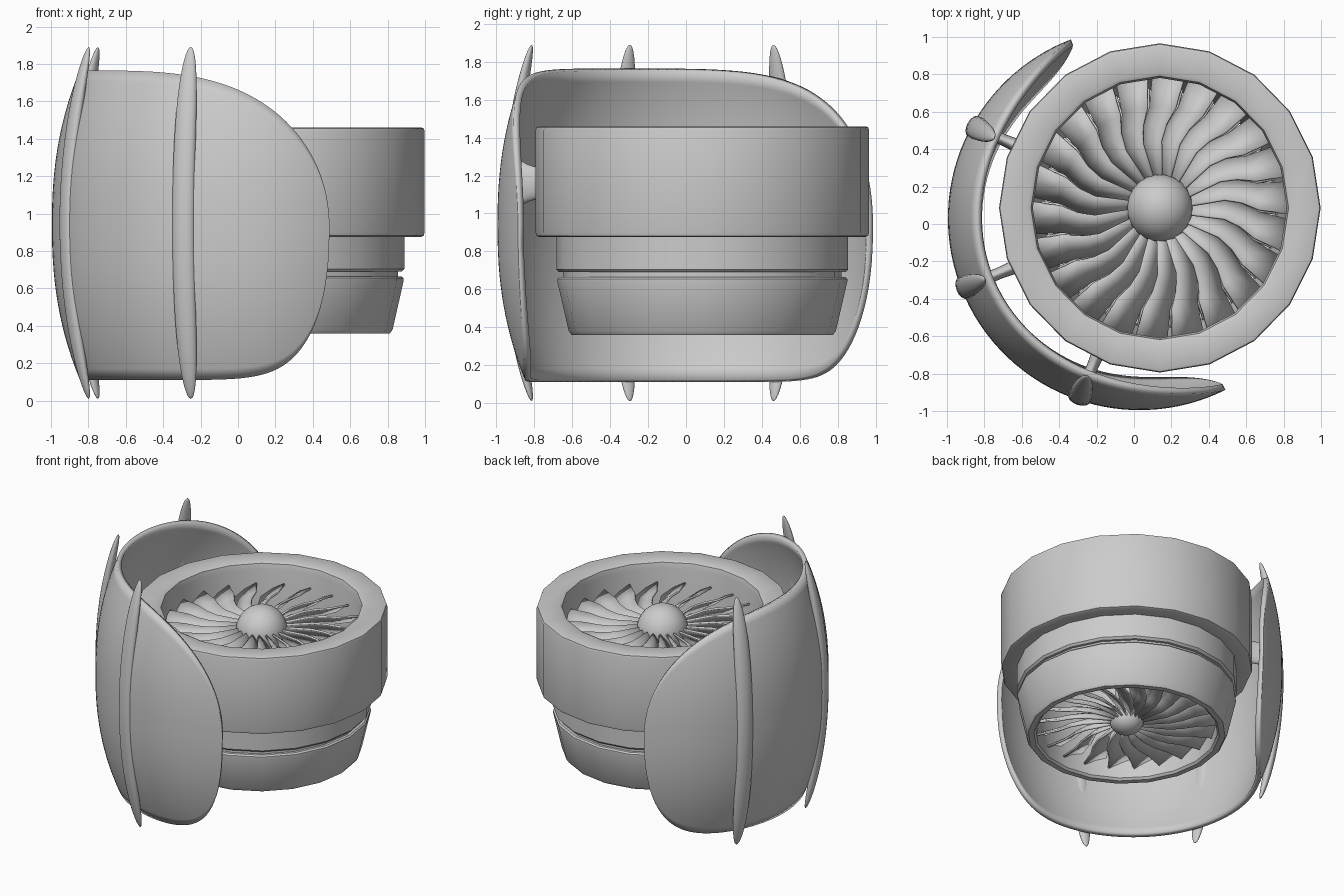
import bpy, bmesh
from math import sin, cos, pi, radians
from mathutils import Vector

if "Cube" in bpy.data.objects:
    bpy.data.objects.remove(bpy.data.objects["Cube"])

CX, CY = 0.138, 0.086      # fan duct axis
SX, SY = 0.03, 0.03        # shield arc centre
MID, HALF = radians(203.8), radians(92.8)
RIBS = [radians(a) for a in (151, 201.5, 251.5)]


def finish(name, bm, angle=35):
    bmesh.ops.remove_doubles(bm, verts=bm.verts, dist=1e-5)
    bmesh.ops.recalc_face_normals(bm, faces=bm.faces)
    me = bpy.data.meshes.new(name)
    bm.to_mesh(me)
    bm.free()
    ob = bpy.data.objects.new(name, me)
    bpy.context.collection.objects.link(ob)
    bpy.ops.object.select_all(action='DESELECT')
    bpy.context.view_layer.objects.active = ob
    ob.select_set(True)
    bpy.ops.object.shade_smooth_by_angle(angle=radians(angle))
    return ob


def skin(bm, rows, closed_rows=False, closed_cols=False):
    """Quads between rows of points."""
    vs = [[bm.verts.new(p) for p in r] for r in rows]
    n, m = len(vs), len(vs[0])
    for i in range(n if closed_rows else n - 1):
        for j in range(m if closed_cols else m - 1):
            a, b = vs[i], vs[(i + 1) % n]
            k = (j + 1) % m
            bm.faces.new((a[j], a[k], b[k], b[j]))
    return vs


def lathe(name, prof, n, closed=True):
    bm = bmesh.new()
    rows = [[(CX + .977 * r * cos(2 * pi * i / n), CY + r * sin(2 * pi * i / n), z)
             for r, z in prof] for i in range(n)]
    skin(bm, rows, closed_rows=True, closed_cols=closed)
    return finish(name, bm, 40)


# Duct: wide upper ring, step, groove and tapered nozzle
lathe("fan_duct", [
    (.862, 1.46), (.875, 1.455), (.88, 1.44), (.88, .9), (.875, .882), (.862, .876),
    (.77, .876), (.77, .705), (.755, .69), (.735, .69), (.735, .665), (.755, .665),
    (.765, .655), (.765, .64), (.705, .38), (.69, .36), (.65, .36), (.635, .375),
    (.635, .45), (.67, .68), (.695, .9), (.695, 1.41), (.705, 1.45), (.725, 1.46)], 20)


def fan(name, z0, r0, r1, height, count=22):
    """Swept, pitched blades around the duct axis."""
    bm = bmesh.new()
    sweep = [(0, 0), (.38, -1), (.55, -5), (.72, -10), (1, -12)]
    for i in range(count):
        base = 2 * pi * i / count
        rows = []
        for f, a in sweep:
            r = r0 + f * (r1 - r0)
            half = (.034 + .05 * f) / r
            row = []
            for c in (-1, 0, 1):
                ang = base + radians(a) + c * half
                row.append((CX + .977 * r * cos(ang), CY + r * sin(ang),
                            z0 - c * height / 2 + (.012 if c == 0 else 0)))
            rows.append(row)
        skin(bm, rows)
    ob = finish(name, bm, 15)
    mod = ob.modifiers.new("thickness", 'SOLIDIFY')
    mod.thickness = .014
    mod.offset = 0


fan("upper_fan_blades", 1.25, .15, .695, .11)
fan("lower_fan_blades", .49, .09, .645, .09)


def hub(name, z, r, rz):
    lathe(name, [(r * cos(a), z + rz * sin(a))
                 for a in [pi * (k / 16 - .5) for k in range(17)]], 32, closed=False)


hub("upper_hub", 1.27, .18, .18)
hub("lower_hub", .47, .12, .1)
lathe("fan_shaft", [(.08, .5), (.08, 1.25)], 20, closed=False)


# Curved shield: bulging wall with rounded ends
def shield_r(z):
    return 1.025 - .15 * abs((z - .94) / .83) ** 2.3


bm = bmesh.new()
N, M = 88, 28
rows = []
for i in range(N + 1):
    u = sin((i / N * 2 - 1) * pi / 2)
    top = .93 + .835 * max(0, 1 - abs(u) ** 4) ** .5
    low = .93 - .82 * max(0, 1 - abs(u) ** 10) ** .4
    a = MID + u * HALF
    rows.append([])
    for j in range(M + 1):
        z = low + (top - low) * j / M
        r = shield_r(z)
        rows[-1].append((SX + r * cos(a), SY + r * sin(a), z))
vs = [[bm.verts.new(p) for p in r] for r in rows[1:-1]]
for a, b in zip(vs, vs[1:]):
    for j in range(M):
        bm.faces.new((a[j], b[j], b[j + 1], a[j + 1]))
for col, p in ((vs[0], rows[0][0]), (vs[-1], rows[-1][0])):
    tip = bm.verts.new(p)
    for j in range(M):
        bm.faces.new((tip, col[j], col[j + 1]))
shield = finish("shield", bm, 40)
mid_face = shield.data.polygons[N * M // 2]
outward = mid_face.normal.dot(mid_face.center - Vector((SX, SY, .94))) > 0
mod = shield.modifiers.new("thickness", 'SOLIDIFY')
mod.thickness = .035
mod.offset = -1 if outward else 1

# Ribs: tapered crescents following the shield's outside
for k, ang in enumerate(RIBS):
    bm = bmesh.new()
    rad = Vector((cos(ang), sin(ang), 0))
    tan = Vector((-sin(ang), cos(ang), 0))
    rows = []
    for i in range(33):
        t = sin((i / 16 - 1) * pi / 2)
        z = .95 + .94 * t
        w = max(0, 1 - t ** 4) ** .5
        c = Vector((SX, SY, z)) + rad * (1.015 - .125 * t * t)
        rows.append([c + rad * .036 * w * cos(q) + tan * .062 * w * sin(q)
                     for q in [2 * pi * s / 16 for s in range(16)]])
    skin(bm, rows, closed_cols=True)
    finish(f"shield_rib_{k + 1}", bm, 60)

# Struts: flared oval arms joining shield and duct
for k, ang in enumerate(RIBS):
    bm = bmesh.new()
    p = Vector((SX + .99 * cos(ang), SY + .99 * sin(ang), 1.16))
    q = Vector((CX, CY, 1.16))
    d = (q - p).normalized()
    q = q - d * .85
    side = Vector((-d.y, d.x, 0))
    rows = []
    for f, s in ((0, 1.4), (.2, 1.3), (.35, 1.1), (.5, .98), (.7, .95), (.85, 1), (1, 1.1)):
        c = p.lerp(q, f)
        rows.append([c + side * .033 * s * cos(h) + Vector((0, 0, .09 * s * sin(h)))
                     for h in [2 * pi * n / 20 for n in range(20)]])
    skin(bm, rows, closed_cols=True)
    finish(f"strut_{k + 1}", bm, 50)
